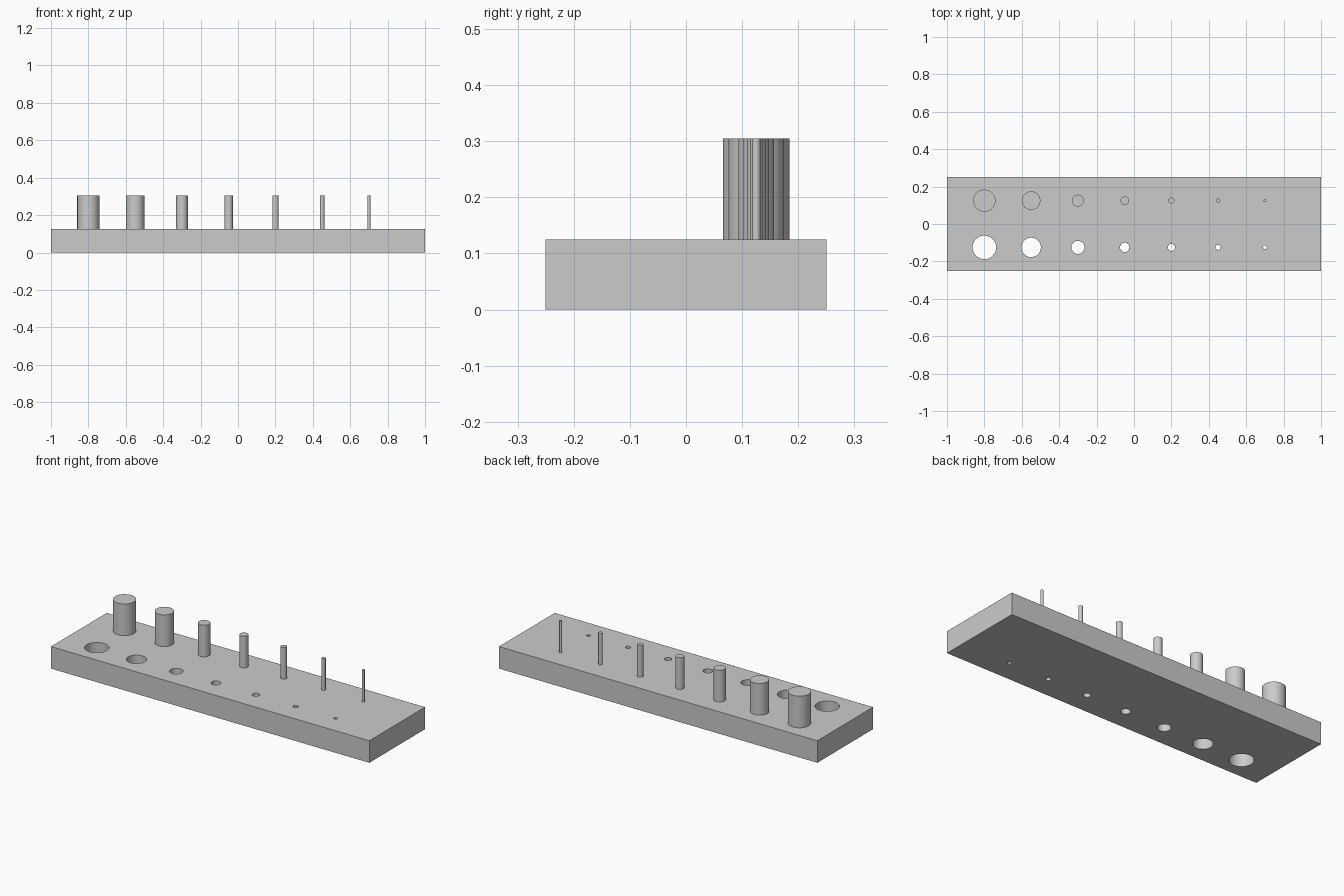
import bpy
import bmesh
from mathutils import Matrix

cube = bpy.data.objects.get("Cube")
if cube:
    bpy.data.objects.remove(cube, do_unlink=True)

# One plain grey for everything
grey = bpy.data.materials.new("plain grey")
grey.use_nodes = True
colour = (0.6, 0.6, 0.6, 1)
grey.diffuse_color = colour
grey.node_tree.nodes["Principled BSDF"].inputs["Base Color"].default_value = colour

THICK, TOP = 0.125, 0.305
ROW_Y = 0.125
POST_RADII = [0.0595, 0.0495, 0.0315, 0.0225, 0.0165, 0.0113, 0.0075]
HOLE_RADII = [0.063, 0.052, 0.035, 0.025, 0.019, 0.0138, 0.0098]


def add_object(name, bm):
    mesh = bpy.data.meshes.new(name)
    bm.to_mesh(mesh)
    bm.free()
    mesh.materials.append(grey)
    obj = bpy.data.objects.new(name, mesh)
    bpy.context.collection.objects.link(obj)
    return obj


def smooth(obj):
    bpy.ops.object.select_all(action="DESELECT")
    obj.select_set(True)
    bpy.context.view_layer.objects.active = obj
    bpy.ops.object.shade_smooth_by_angle()


def add_cylinder(bm, x, y, bottom, top, radius):
    bmesh.ops.create_cone(
        bm, cap_ends=True, segments=64, radius1=radius, radius2=radius,
        depth=top - bottom, matrix=Matrix.Translation((x, y, (bottom + top) / 2)))


def column_x(i):
    return -0.8 + 0.25 * i


# Base block
bm = bmesh.new()
bmesh.ops.create_cube(
    bm, size=1,
    matrix=Matrix.Translation((0, 0, THICK / 2)) @ Matrix.Diagonal((2, 0.5, THICK, 1)))
block = add_object("base_block", bm)

# Row of through holes along the front
bm = bmesh.new()
for i, radius in enumerate(HOLE_RADII):
    add_cylinder(bm, column_x(i), -ROW_Y, -0.1, THICK + 0.1, radius)
cutter = add_object("hole_cutter", bm)
cutter.hide_render = True
cutter.hide_set(True)
cut = block.modifiers.new("holes", "BOOLEAN")
cut.operation = "DIFFERENCE"
cut.solver = "EXACT"
cut.object = cutter

# Bake the holes into the block, then drop the cutter
depsgraph = bpy.context.evaluated_depsgraph_get()
baked = bpy.data.meshes.new_from_object(block.evaluated_get(depsgraph))
block.modifiers.clear()
block.data = baked
bpy.data.objects.remove(cutter, do_unlink=True)
smooth(block)

# Row of posts along the back, widest on the right
for i, radius in enumerate(POST_RADII):
    bm = bmesh.new()
    add_cylinder(bm, column_x(i), ROW_Y, THICK, TOP, radius)
    smooth(add_object(f"post_{i + 1}", bm))
